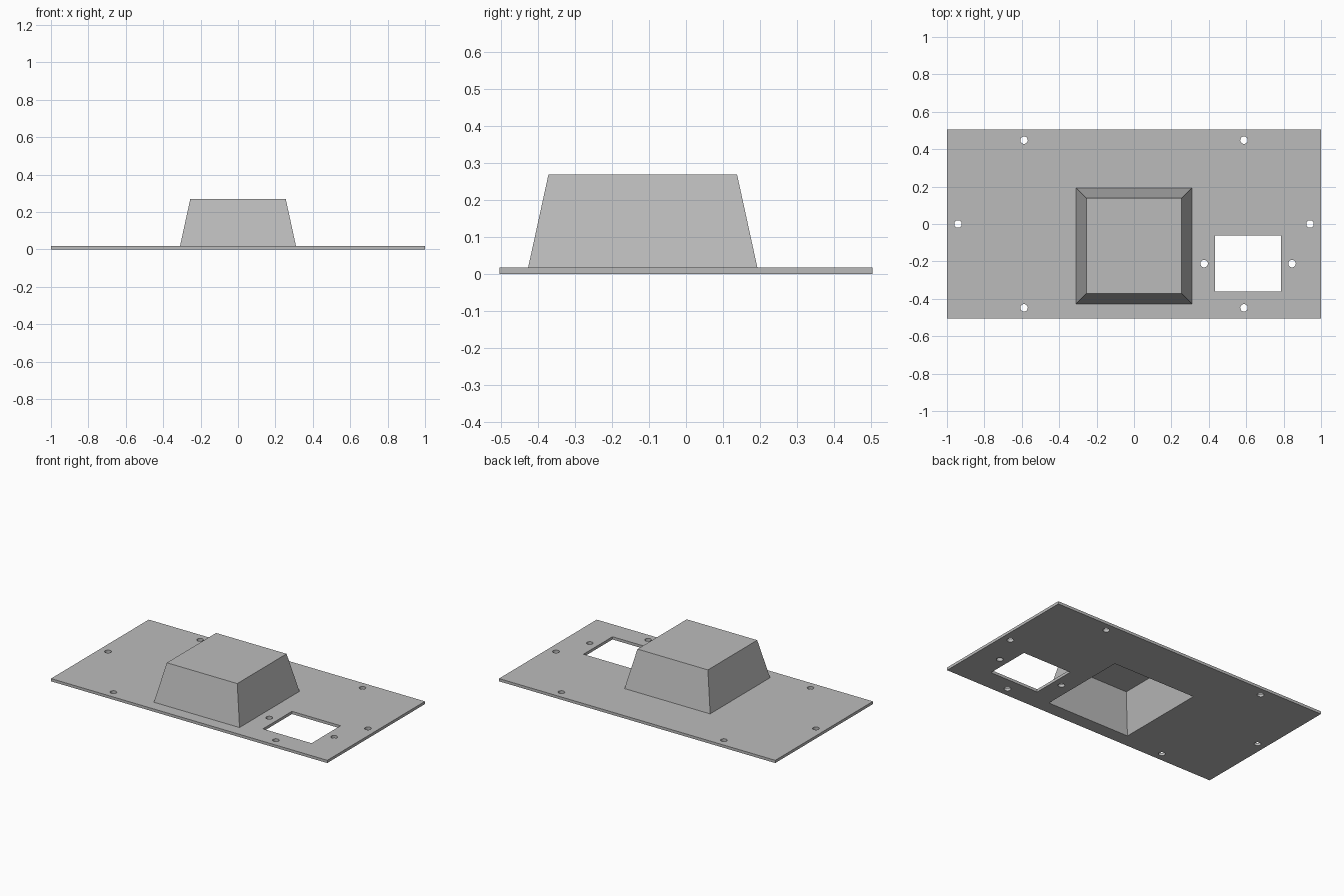
import bpy, bmesh
from mathutils import Vector

if "Cube" in bpy.data.objects:
    bpy.data.objects.remove(bpy.data.objects["Cube"], do_unlink=True)

PLATE_T = 0.018
HALF_Y = 0.505
HUMP_Y = -0.117
HUMP_TOP = 0.27
WALL = 0.015
HOLE_R = 0.02

grey = bpy.data.materials.new("grey")
grey.use_nodes = True
grey.diffuse_color = (0.5, 0.5, 0.5, 1)
grey.node_tree.nodes["Principled BSDF"].inputs["Base Color"].default_value = (0.5, 0.5, 0.5, 1)


def finish(name, bm):
    bmesh.ops.recalc_face_normals(bm, faces=bm.faces)
    mesh = bpy.data.meshes.new(name)
    bm.to_mesh(mesh)
    bm.free()
    mesh.materials.append(grey)
    ob = bpy.data.objects.new(name, mesh)
    bpy.context.collection.objects.link(ob)
    return ob


def frustum(name, centre, base, top, z0, z1):
    """Box between z0 and z1 with half sizes base and top."""
    bm = bmesh.new()
    bmesh.ops.create_cube(bm, size=2)
    for v in bm.verts:
        half, z = (top, z1) if v.co.z > 0 else (base, z0)
        v.co = Vector((centre[0] + v.co.x * half[0], centre[1] + v.co.y * half[1], z))
    return finish(name, bm)


def hole_cutter(x, y):
    bm = bmesh.new()
    bmesh.ops.create_cone(bm, cap_ends=True, segments=24, radius1=HOLE_R, radius2=HOLE_R, depth=0.2)
    bmesh.ops.translate(bm, verts=bm.verts, vec=(x, y, 0))
    return finish("screw_hole_cutter", bm)


def combine(target, other, operation):
    mod = target.modifiers.new(operation.title(), "BOOLEAN")
    mod.operation, mod.solver, mod.object = operation, "EXACT", other
    bpy.context.view_layer.objects.active = target
    bpy.ops.object.modifier_apply(modifier=mod.name)
    bpy.data.objects.remove(other, do_unlink=True)


def hump(name, inset, z0, z1):
    """Tapered housing; its sides keep the same slope when inset."""
    def half(z):
        h = 0.31 - (z - PLATE_T) * 0.055 / (HUMP_TOP - PLATE_T) - inset
        return (h, h)
    return frustum(name, (0, HUMP_Y), half(z0), half(z1), z0, z1)


# Flat plate with the hollow tapered housing
panel = frustum("mounting_panel", (0, 0), (1, HALF_Y), (1, HALF_Y), 0, PLATE_T)
combine(panel, hump("housing", 0, PLATE_T / 2, HUMP_TOP), "UNION")
combine(panel, hump("housing_hollow", WALL, -0.05, HUMP_TOP - PLATE_T), "DIFFERENCE")

# Rectangular socket opening
opening = (0.176, 0.15)
combine(panel, frustum("opening_cutter", (0.61, -0.212), opening, opening, -0.1, 0.1), "DIFFERENCE")

# Screw holes around the rim and beside the opening
holes = [(sx * 0.588, sy * 0.448) for sx in (-1, 1) for sy in (-1, 1)]
holes += [(-0.941, 0), (0.941, 0), (0.375, -0.212), (0.845, -0.212)]
for x, y in holes:
    combine(panel, hole_cutter(x, y), "DIFFERENCE")
